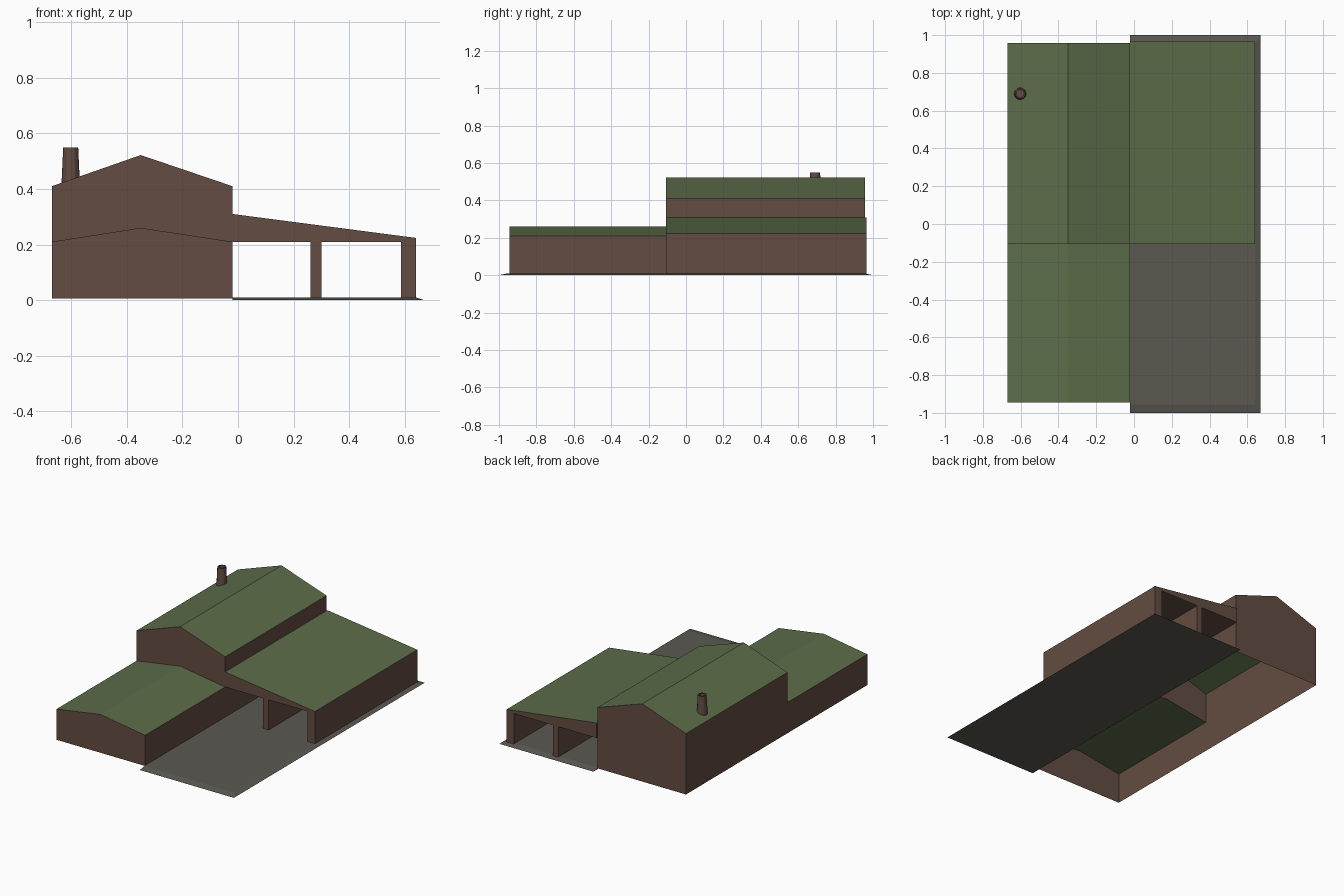
import bpy, bmesh, math

if "Cube" in bpy.data.objects:
    bpy.data.objects.remove(bpy.data.objects["Cube"])


def material(name, col):
    m = bpy.data.materials.new(name)
    m.diffuse_color = (*col, 1)
    m.use_nodes = True
    m.node_tree.nodes["Principled BSDF"].inputs["Base Color"].default_value = m.diffuse_color
    return m


BROWN = material("brown_wall", (0.125, 0.073, 0.054, 1)[:3])
GREEN = material("green_roof", (0.108, 0.153, 0.067))
GREY = material("grey_paving", (0.103, 0.098, 0.081))

X0, XR, X1 = -0.67, -0.35, -0.02      # left wall, ridge, right wall
FRONT, MID, BACK = -0.945, -0.107, 0.957
BASE = 0.006


def make(name, polys, mats):
    """Build a mesh from polygons; upward faces get the second material."""
    bm = bmesh.new()
    for poly in polys:
        bm.faces.new([bm.verts.new(p) for p in poly])
    bmesh.ops.remove_doubles(bm, verts=bm.verts, dist=1e-5)
    bmesh.ops.recalc_face_normals(bm, faces=bm.faces)
    bm.normal_update()
    for f in bm.faces:
        f.material_index = int(len(mats) > 1 and f.normal.z > 0.05)
    me = bpy.data.meshes.new(name)
    bm.to_mesh(me)
    bm.free()
    for m in mats:
        me.materials.append(m)
    ob = bpy.data.objects.new(name, me)
    bpy.context.collection.objects.link(ob)
    return ob


def gable(eave, ridge):
    return [(X0, eave), (XR, ridge), (X1, eave)]


def at(y, pts):
    return [(x, y, z) for x, z in pts]


def shell(profile, ya, yb):
    """Side walls and roof slopes along an open-bottomed house."""
    line = [(X0, BASE)] + profile + [(X1, BASE)]
    return [at(ya, (p, q)) + at(yb, (q, p)) for p, q in zip(line, line[1:])]


def prism(pts, ya, yb):
    """Closed prism of an xz outline."""
    ring = list(zip(pts, pts[1:] + pts[:1]))
    return [at(ya, pts), at(yb, pts[::-1])] + \
           [at(ya, (p, q)) + at(yb, (q, p)) for p, q in ring]


low, tall = gable(0.21, 0.26), gable(0.41, 0.522)
feet = [(X1, BASE), (X0, BASE)]

# low front wing, open to the tall house behind
make("front_wing", shell(low, FRONT, MID) + [at(FRONT, low + feet)], [BROWN, GREEN])

# tall house: its front gable only fills the step above the wing roof
make("tall_house", shell(tall, MID, BACK)
     + [at(MID, tall + low[::-1]), at(BACK, tall + feet)], [BROWN, GREEN])

# carport: sloping roof block on two long walls
CB = 0.966
make("carport_roof", prism([(X1, 0.21), (X1, 0.31), (0.64, 0.224), (0.64, 0.21)], MID, CB),
     [BROWN, GREEN])
for name, xa, xb in (("carport_middle_wall", 0.26, 0.30), ("carport_outer_wall", 0.586, 0.64)):
    make(name, prism([(xa, BASE), (xa, 0.21), (xb, 0.21), (xb, BASE)], MID, CB), [BROWN])

# paving with bevelled outer edges
bot = [(X1, -1, 0), (0.67, -1, 0), (0.67, 1, 0), (X1, 1, 0)]
top = [(X1, -0.955, 0.01), (0.64, -0.955, 0.01), (0.64, 0.955, 0.01), (X1, 0.955, 0.01)]
make("paving", [bot[::-1], top]
     + [[bot[i], bot[i - 3], top[i - 3], top[i]] for i in range(4)], [GREY])

# tapered chimney pot with a recessed mouth
N = 12
rings = [(0.033, 0.42), (0.027, 0.549), (0.019, 0.549), (0.019, 0.525)]
circ = [[(-0.602 + r * math.cos(math.tau * i / N), 0.69 + r * math.sin(math.tau * i / N), z)
         for i in range(N)] for r, z in rings]
make("chimney", [[a[i - 1], a[i], b[i], b[i - 1]] for a, b in zip(circ, circ[1:])
                 for i in range(N)] + [circ[-1], circ[0][::-1]], [BROWN])
